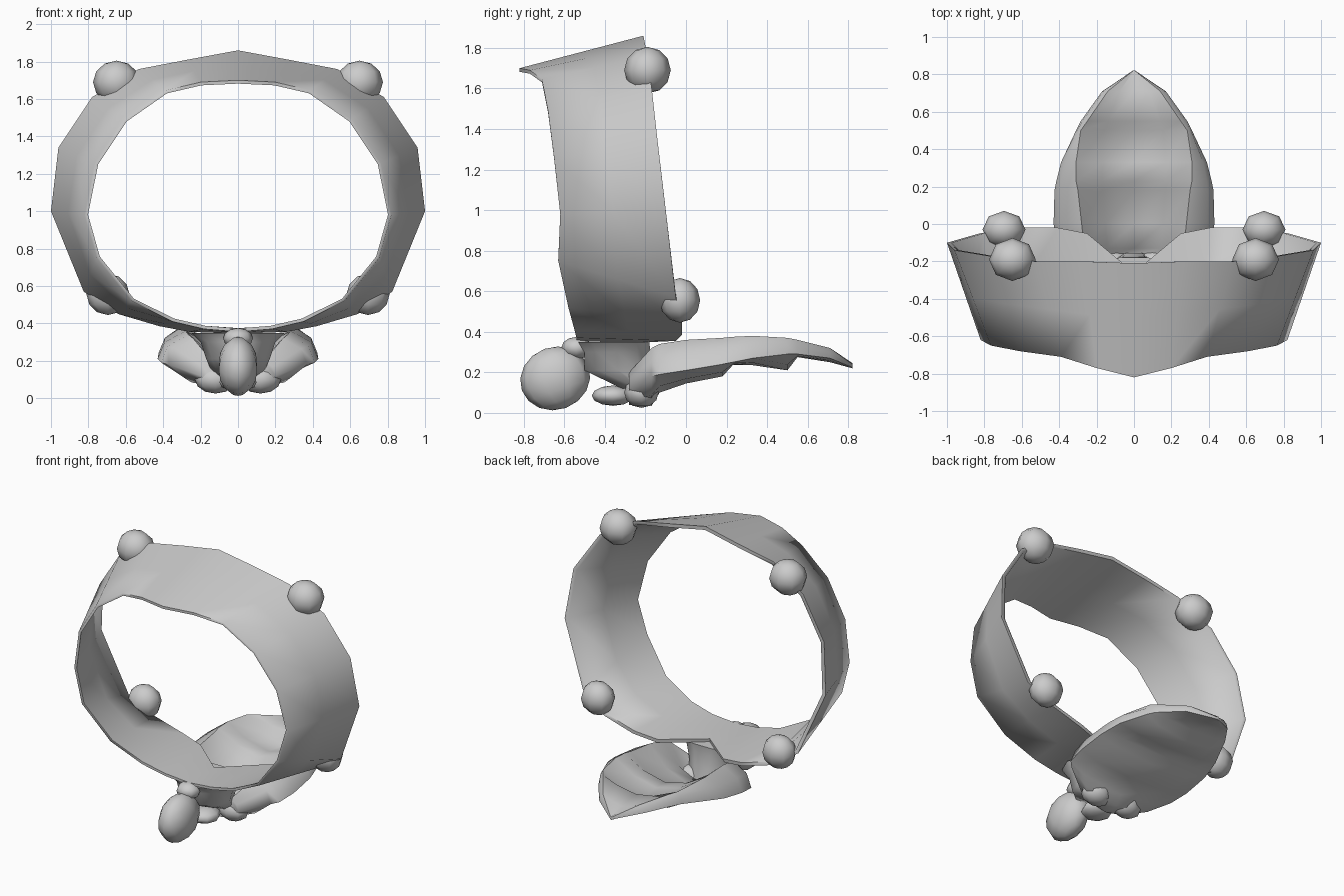
import bpy, bmesh, math
from mathutils import Vector, Matrix

if "Cube" in bpy.data.objects:
    bpy.data.objects.remove(bpy.data.objects["Cube"])


def finish(name, bm, angle=50):
    bmesh.ops.remove_doubles(bm, verts=bm.verts, dist=0.001)
    bmesh.ops.recalc_face_normals(bm, faces=bm.faces)
    me = bpy.data.meshes.new(name)
    bm.to_mesh(me)
    bm.free()
    ob = bpy.data.objects.new(name, me)
    bpy.context.collection.objects.link(ob)
    bpy.ops.object.select_all(action='DESELECT')
    ob.select_set(True)
    bpy.context.view_layer.objects.active = ob
    bpy.ops.object.shade_smooth_by_angle(angle=math.radians(angle))
    return ob


def loft(name, rings, close_rings=False, angle=50):
    """Bridge closed cross-sections; cap the ends unless the loft is closed."""
    bm = bmesh.new()
    loops = [[bm.verts.new(p) for p in r] for r in rings]
    n = len(loops[0])
    pairs = list(zip(loops, loops[1:]))
    if close_rings:
        pairs.append((loops[-1], loops[0]))
    for a, b in pairs:
        for i in range(n):
            j = (i + 1) % n
            bm.faces.new((a[i], a[j], b[j], b[i]))
    if not close_rings:
        bm.faces.new(loops[0])
        bm.faces.new(loops[-1])
    return finish(name, bm, angle)


def blob(name, loc, radii, seg=8, rings=6, tilt=0):
    bm = bmesh.new()
    m = (Matrix.Translation(loc) @ Matrix.Rotation(tilt, 4, 'X')
         @ Matrix.Diagonal((*radii, 1)))
    bmesh.ops.create_uvsphere(bm, u_segments=seg, v_segments=rings, radius=1, matrix=m)
    return finish(name, bm, 80)


# Flared band: front edge and back edge, from top centre down the right side;
# the floor is cut back in the middle so the dish shows behind it
front = [(0, -.82, 1.70), (.2, -.77, 1.69), (.39, -.71, 1.645), (.61, -.68, 1.49),
         (.765, -.65, 1.255), (.82, -.62, .98), (.755, -.63, .75), (.57, -.58, .52),
         (.35, -.55, .41), (.18, -.54, .37), (0, -.54, .355)]
back = [(0, -.21, 1.86), (.27, -.2, 1.81), (.53, -.2, 1.76), (.78, -.17, 1.61),
        (.96, -.14, 1.34), (1.0, -.1, 1.0), (.825, -.05, .57), (.64, -.02, .45),
        (.42, -.02, .385), (.26, -.05, .355), (0, -.26, .345)]


def full(half):
    return half + [(-x, y, z) for x, y, z in half[-2:0:-1]]


centre = Vector((0, 0, 1.05))


def inward(p, t):
    d = centre - p
    d.y = 0
    return p + d.normalized() * t


sections = []
for f, b in zip(full(front), full(back)):
    f, b = Vector(f), Vector(b)
    m = (f + b) / 2
    sections.append([f, m, b, inward(b, .025), inward(m, .025), inward(f, .018)])
loft("band", sections, close_rings=True, angle=75)

# Rounded studs set into the back rim of the band
for s, side in ((1, "right"), (-1, "left")):
    blob("upper_stud_" + side, (s * .65, -.19, 1.69), (.125, .115, .115))
    blob("lower_stud_" + side, (s * .695, -.03, .555), (.115, .10, .11))

# Leaf-shaped stepped dish: y, outer edge (x, z), raised rim (x, z), keel z
stations = [(-.28, .20, .12, .14, .20, .04), (-.17, .37, .18, .24, .32, .035),
            (-.13, .41, .19, .265, .34, .10), (0, .43, .21, .28, .36, .145),
            (.18, .425, .24, .30, .37, .18), (.23, .415, .25, .31, .375, .235),
            (.33, .39, .27, .31, .38, .235), (.50, .31, .29, .285, .37, .21),
            (.55, .285, .29, .25, .36, .275), (.71, .17, .27, .14, .32, .25),
            (.82, .006, .225, .004, .24, .22)]
rings = []
for y, ox, oz, rx, rz, k in stations:
    half = [(rx * .55, y, k + (rz - k) * .3 + .02), (rx, y, rz),
            (rx * .25 + ox * .75, y, oz + (rz - oz) * .6), (ox, y, oz),
            (ox * .68, y, k + (oz - k) * .35)]
    rings.append([(0, y, k + .022)] + half + [(0, y, k)]
                 + [(-x, yy, z) for x, yy, z in reversed(half)])
loft("leaf_dish", rings, angle=60)

# Neck joining the band and the dish: z, half width, front y, back y
neck = []
for z, w, y0, y1 in ((.35, .25, -.54, -.17), (.30, .20, -.51, -.17),
                     (.21, .17, -.51, -.16), (.12, .13, -.32, -.15)):
    c, h = (y0 + y1) / 2, (y1 - y0) / 2
    neck.append([(w * math.cos(a), c + h * math.sin(a), z)
                 for a in (i * math.pi / 5 for i in range(10))])
loft("neck", neck, angle=70)

# Front knob with its collar, and small lugs below
blob("front_knob", (0, -.645, .17), (.108, .175, .155), 10, 8, math.radians(20))
blob("knob_collar", (0, -.54, .32), (.08, .075, .055))
blob("lower_lug", (0, -.36, .085), (.10, .105, .05))
for s, side in ((1, "right"), (-1, "left")):
    blob("dish_lug_" + side, (s * .12, -.22, .10), (.11, .085, .075))
